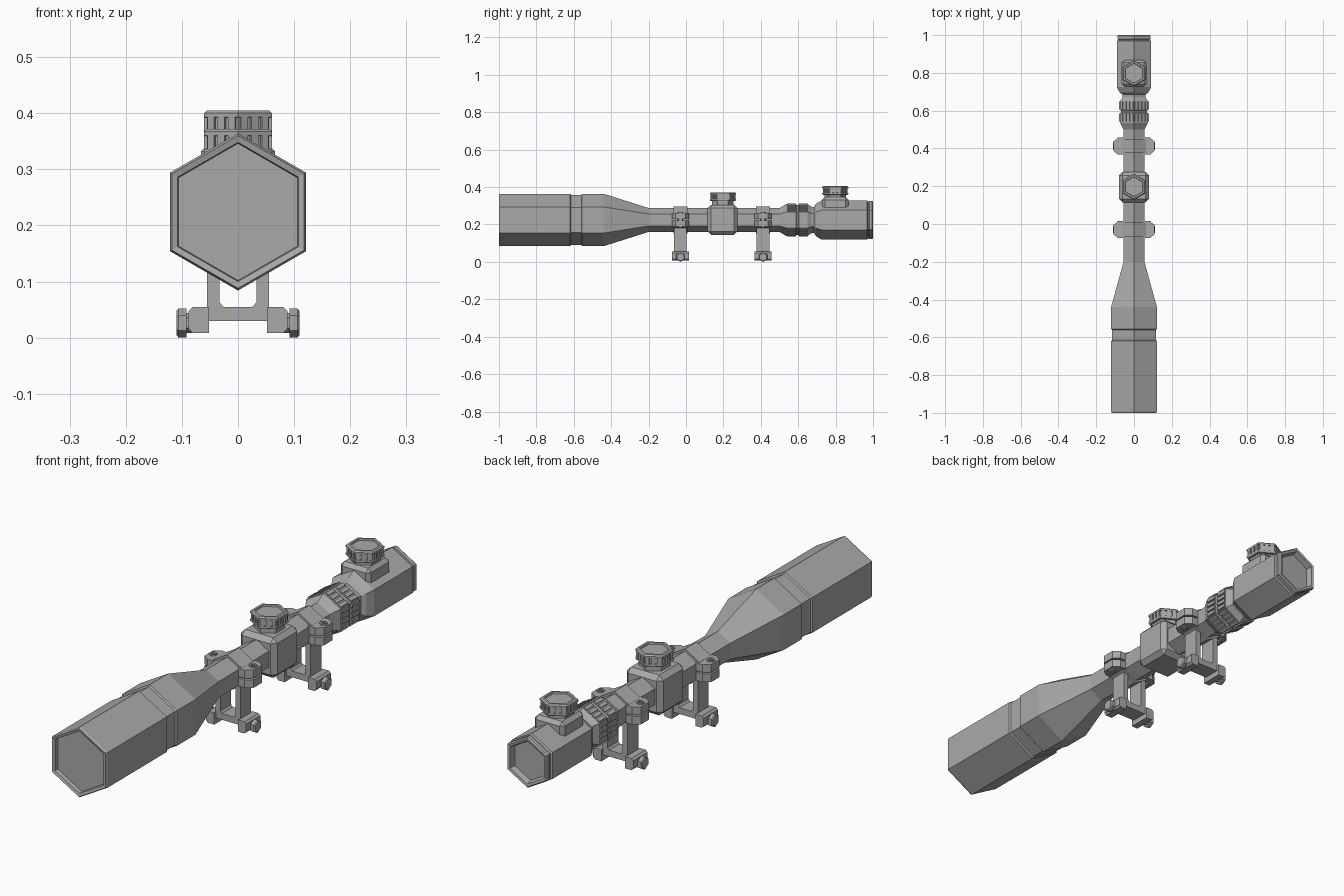
import bpy, bmesh, math
from mathutils import Matrix, Vector

if "Cube" in bpy.data.objects:
    bpy.data.objects.remove(bpy.data.objects["Cube"])

grey = bpy.data.materials.new("matte_grey")
grey.use_nodes = True
grey.diffuse_color = (0.4, 0.4, 0.4, 1)
grey.node_tree.nodes["Principled BSDF"].inputs["Base Color"].default_value = (0.4, 0.4, 0.4, 1)

AXIS_Z = 0.224  # height of the optical axis
# Local frames: local z runs along the named world axis
FRAMES = {
    "x": Matrix(((0, 0, 1), (1, 0, 0), (0, 1, 0))),
    "y": Matrix(((1, 0, 0), (0, 0, 1), (0, 1, 0))),
    "z": Matrix.Identity(3),
}


def finish(name, bm, axis="z", at=(0, 0, 0)):
    bm.transform(Matrix.Translation(at) @ FRAMES[axis].to_4x4())
    bmesh.ops.recalc_face_normals(bm, faces=bm.faces)
    mesh = bpy.data.meshes.new(name)
    bm.to_mesh(mesh)
    bm.free()
    mesh.materials.append(grey)
    obj = bpy.data.objects.new(name, mesh)
    bpy.context.collection.objects.link(obj)
    return obj


def hex_turn(name, profile, axis="y", at=(0, 0, AXIS_Z)):
    """Six-sided turned part from (distance along axis, corner radius) pairs."""
    bm = bmesh.new()
    rings = []
    for d, r in profile:
        angles = [math.radians(90 + 60 * i) for i in range(6)]
        rings.append([bm.verts.new((r * math.cos(a), r * math.sin(a), d)) for a in angles])
    for a, b in zip(rings, rings[1:]):
        for i in range(6):
            j = (i + 1) % 6
            bm.faces.new((a[i], a[j], b[j], b[i]))
    bm.faces.new(rings[0])
    bm.faces.new(rings[-1])
    return finish(name, bm, axis, at)


def extrude(name, outline, depth, axis="z", at=(0, 0, 0)):
    """Outline extruded symmetrically along an axis."""
    bm = bmesh.new()
    face = bm.faces.new([bm.verts.new((u, v, -depth / 2)) for u, v in outline])
    new = bmesh.ops.extrude_face_region(bm, geom=[face])["geom"]
    bmesh.ops.translate(bm, vec=(0, 0, depth),
                        verts=[g for g in new if isinstance(g, bmesh.types.BMVert)])
    return finish(name, bm, axis, at)


def box(name, size, at, bevel=0.0):
    bm = bmesh.new()
    bmesh.ops.create_cube(bm, size=1)
    bmesh.ops.scale(bm, vec=size, verts=bm.verts)
    if bevel:
        bmesh.ops.bevel(bm, geom=bm.edges[:], offset=bevel, segments=1, affect="EDGES")
    return finish(name, bm, "z", at)


def grip_pads(name, radius, count, start, end, height, axis, at):
    """Raised pads along each side of a six-sided part."""
    bm = bmesh.new()
    apothem, pitch = radius * math.cos(math.pi / 6), radius / count
    for side in range(6):
        turn = Matrix.Rotation(math.radians(60 * side), 4, "Z")
        for k in range(count):
            offset = (k - (count - 1) / 2) * pitch
            place = turn @ Matrix.Translation((apothem, offset, (start + end) / 2))
            size = Matrix.Diagonal((2 * height, pitch * 0.66, end - start, 1))
            bmesh.ops.create_cube(bm, size=1, matrix=place @ size)
    return finish(name, bm, axis, at)


# Main body: recessed front lens, bell with groove, taper and tube
hex_turn("objective_and_tube", [
    (-0.98, 0.122), (-0.997, 0.124), (-1.0, 0.136), (-0.992, 0.14),
    (-0.62, 0.14), (-0.615, 0.134), (-0.56, 0.134), (-0.555, 0.14),
    (-0.44, 0.14), (-0.2, 0.064), (0.6, 0.064)])

# Magnification ring with two bands of grip pads
hex_turn("zoom_ring", [
    (0.5, 0.064), (0.535, 0.085), (0.588, 0.085), (0.592, 0.08),
    (0.6, 0.08), (0.604, 0.085), (0.65, 0.085), (0.672, 0.07), (0.7, 0.07)])
for i, start in enumerate((0.542, 0.605)):
    grip_pads(f"zoom_grip_{i + 1}", 0.085, 4, start, start + 0.044, 0.006, "y", (0, 0, AXIS_Z))

# Eyepiece with recessed rear lens
hex_turn("eyepiece", [
    (0.685, 0.07), (0.695, 0.087), (0.725, 0.105), (0.968, 0.105), (0.972, 0.098),
    (0.978, 0.098), (0.98, 0.102), (0.994, 0.102), (1.0, 0.097), (0.998, 0.086), (0.975, 0.08)])

# Turret housing and eyepiece platform
box("turret_housing", (0.16, 0.16, 0.16), (0, 0.195, 0.225), 0.018)
box("eyepiece_platform", (0.132, 0.14, 0.07), (0, 0.798, 0.311), 0.014)


def knob(name, y, base):
    """Hexagonal dial with slotted sides and a recessed cap."""
    at = (0, y, base)
    hex_turn(name, [
        (-0.025, 0.057), (0, 0.057), (0.001, 0.067), (0.005, 0.07), (0.011, 0.07),
        (0.012, 0.064), (0.034, 0.064), (0.035, 0.07), (0.042, 0.07), (0.047, 0.064),
        (0.047, 0.054), (0.041, 0.052)], "z", at)
    grip_pads(name + "_grip", 0.064, 3, 0.01, 0.037, 0.005, "z", at)


knob("elevation_knob", 0.197, 0.325)
knob("illumination_knob", 0.798, 0.358)

# Two mounting rings, each with legs, clamp ears, screws and rail jaws
yoke = [(-0.055, 0.03), (0.055, 0.03), (0.055, 0.18), (0.033, 0.18), (0.033, 0.063),
        (0.026, 0.055), (-0.026, 0.055), (-0.033, 0.063), (-0.033, 0.18), (-0.055, 0.18)]
ear = [(0.04, -0.045), (0.082, -0.045), (0.108, -0.026), (0.108, 0.026), (0.082, 0.045), (0.04, 0.045)]
jaw = [(0.052, 0.008), (0.08, 0.008), (0.088, 0.016), (0.088, 0.047), (0.08, 0.055), (0.052, 0.055)]
for label, y in (("front", -0.03), ("rear", 0.412)):
    hex_turn(label + "_ring", [(-0.037, 0.064), (-0.037, 0.073), (0.037, 0.073), (0.037, 0.064)],
             "y", (0, y, AXIS_Z))
    extrude(label + "_yoke", yoke, 0.068, "y", (0, y, 0))
    for side, s in (("left", 1), ("right", -1)):
        tag = f"{label}_{side}"
        for part, z in (("upper", 0.244), ("lower", 0.206)):
            extrude(f"{tag}_{part}_ear", [(s * u, v) for u, v in ear], 0.032, "z", (0, y, z))
        hex_turn(tag + "_ear_screw", [(0.184, 0.015), (0.266, 0.015), (0.266, 0.008), (0.26, 0.008)],
                 "z", (s * 0.088, y, 0))
        extrude(tag + "_jaw", [(s * u, v) for u, v in jaw], 0.09, "y", (0, y, 0))
        hex_turn(tag + "_jaw_bolt", [
            (s * 0.08, 0.018), (s * 0.092, 0.018), (s * 0.092, 0.026),
            (s * 0.106, 0.026), (s * 0.11, 0.021)], "x", (0, y, 0.026))
